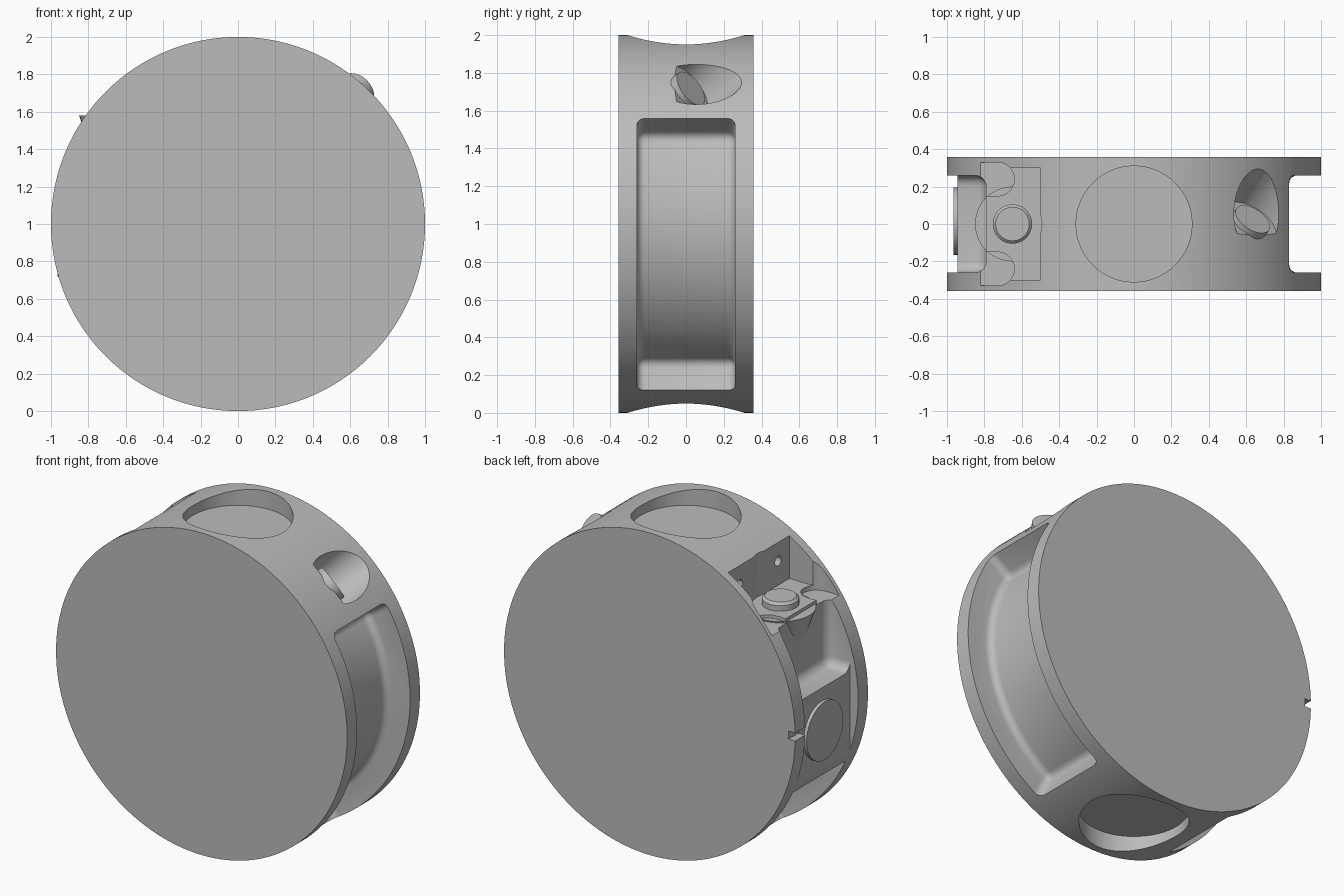
import bpy, bmesh
from math import radians, sin, cos
from mathutils import Vector, Matrix

if "Cube" in bpy.data.objects:
    bpy.data.objects.remove(bpy.data.objects["Cube"])

grey = bpy.data.materials.new("plain grey")
grey.use_nodes = True
grey.diffuse_color = (0.5, 0.5, 0.5, 1)
grey.node_tree.nodes["Principled BSDF"].inputs["Base Color"].default_value = (0.5, 0.5, 0.5, 1)

HALF = 0.357   # half thickness of the drum


def finish(name, bm):
    bmesh.ops.recalc_face_normals(bm, faces=bm.faces)
    mesh = bpy.data.meshes.new(name)
    bm.to_mesh(mesh)
    bm.free()
    ob = bpy.data.objects.new(name, mesh)
    bpy.context.collection.objects.link(ob)
    mesh.materials.append(grey)
    return ob


def activate(ob):
    bpy.ops.object.select_all(action='DESELECT')
    ob.select_set(True)
    bpy.context.view_layer.objects.active = ob


def soften(ob, width):
    mod = ob.modifiers.new("round", 'BEVEL')
    mod.width, mod.segments = width, 5
    mod.limit_method, mod.angle_limit = 'ANGLE', radians(40)
    activate(ob)
    bpy.ops.object.modifier_apply(modifier=mod.name)
    return ob


def box(name, lo, hi, rounding=0):
    lo, hi = Vector(lo), Vector(hi)
    bm = bmesh.new()
    bmesh.ops.create_cube(bm, size=1, matrix=Matrix.Translation((lo + hi) / 2)
                          @ Matrix.Diagonal((*(hi - lo), 1)))
    ob = finish(name, bm)
    return soften(ob, rounding) if rounding else ob


def rod(name, start, direction, length, radius, end_radius=None, sides=48):
    d = Vector(direction).normalized()
    bm = bmesh.new()
    bmesh.ops.create_cone(bm, cap_ends=True, segments=sides, radius1=radius,
                          radius2=radius if end_radius is None else end_radius, depth=length,
                          matrix=Matrix.Translation(Vector(start) + d * length / 2)
                          @ d.to_track_quat('Z', 'Y').to_matrix().to_4x4())
    return finish(name, bm)


def ring_sector(name, a0, a1, inner, outer, half_width, rounding):
    # arc-shaped block around the drum axis
    n = 32
    angles = [radians(a0 + (a1 - a0) * i / n) for i in range(n + 1)]
    outline = [(r * cos(a), 1 + r * sin(a)) for r, seq in
               ((inner, angles), (outer, angles[::-1])) for a in seq]
    bm = bmesh.new()
    face = bm.faces.new([bm.verts.new((x, -half_width, z)) for x, z in outline])
    ext = bmesh.ops.extrude_face_region(bm, geom=[face])
    bmesh.ops.translate(bm, vec=(0, 2 * half_width, 0),
                        verts=[v for v in ext["geom"] if isinstance(v, bmesh.types.BMVert)])
    return soften(finish(name, bm), rounding)


def cut(target, cutter):
    cutter.hide_render = True
    mod = target.modifiers.new("cut", 'BOOLEAN')
    mod.operation, mod.solver, mod.object = 'DIFFERENCE', 'EXACT', cutter
    activate(target)
    bpy.ops.object.modifier_apply(modifier=mod.name)
    bpy.data.objects.remove(cutter)


def smooth(ob):
    activate(ob)
    bpy.ops.object.shade_smooth_by_angle(angle=radians(30))


# Drum body
body = rod("drum_body", (0, -HALF, 1), (0, 1, 0), 2 * HALF, 1, sides=192)

# Round recesses in the top and bottom of the rim
for z, up in ((1.89, 1), (0.11, -1)):
    cut(body, rod("recess", (0, 0, z), (0, 0, up), 0.4, 0.31, sides=64))

# Long rim pocket on one side, short one on the other
cut(body, ring_sector("long_pocket", -61.6, 34, 0.83, 1.2, 0.26, 0.06))
cut(body, ring_sector("short_pocket", 204, 241.6, 0.83, 1.2, 0.26, 0.06))

# Flat with the side button, and the deep pocket above it
cut(body, box("flat", (-1.3, -0.26, 0.61), (-0.945, 0.26, 1.4)))
cut(body, box("deep_pocket", (-1.3, -0.26, 1.16), (-0.79, 0.26, 2), 0.06))

# Shelf, screw seats and the screw holes in its back wall
cut(body, box("shelf", (-1.1, -0.3, 1.6), (-0.5, 0.3, 2.3)))
cut(body, rod("boss_clearance", (-0.65, 0, 1.6), (0, 0, 1), 0.6, 0.157))
for side in (-1, 1):
    y = 0.24 * side
    cut(body, rod("seat_round", (-0.73, y, 1.57), (0, 0, 1), 0.6, 0.09))
    cut(body, box("seat_slot", (-1.2, y - 0.09, 1.57), (-0.73, y + 0.09, 2.2)))
    cut(body, rod("screw_hole", (-0.55, 0.19 * side, 1.75), (1, 0, 0), 0.13, 0.03, sides=24))

# Small slot to the back edge
cut(body, box("edge_slot", (-1.1, 0.2, 0.975), (-0.955, 0.5, 1.025)))

# Slanted port with its floor at the port seat
tilt = radians(48.5)
radial = Vector((cos(tilt), 0, sin(tilt)))
aim = radial + Vector((0, 1, 0))
seat = Vector((0, 0.004, 1)) + radial * 0.936
cut(body, rod("port", seat, aim, 0.6, 0.16))
smooth(body)

# Port button, side button, shelf boss and the bracket under the shelf
smooth(rod("port_button", seat - aim * 0.01, aim, 0.045, 0.105))
smooth(rod("side_button", (-0.93, 0.015, 0.9), (-1, 0, 0), 0.035, 0.18))
smooth(rod("shelf_boss", (-0.65, 0, 1.58), (0, 0, 1), 0.055, 0.105))
smooth(rod("shelf_boss_cap", (-0.65, 0, 1.635), (0, 0, 1), 0.015, 0.105, 0.09))
smooth(rod("shelf_bracket", (-0.65, 0, 1.38), (0, 0, 1), 0.2, 0.13, 0.2))
